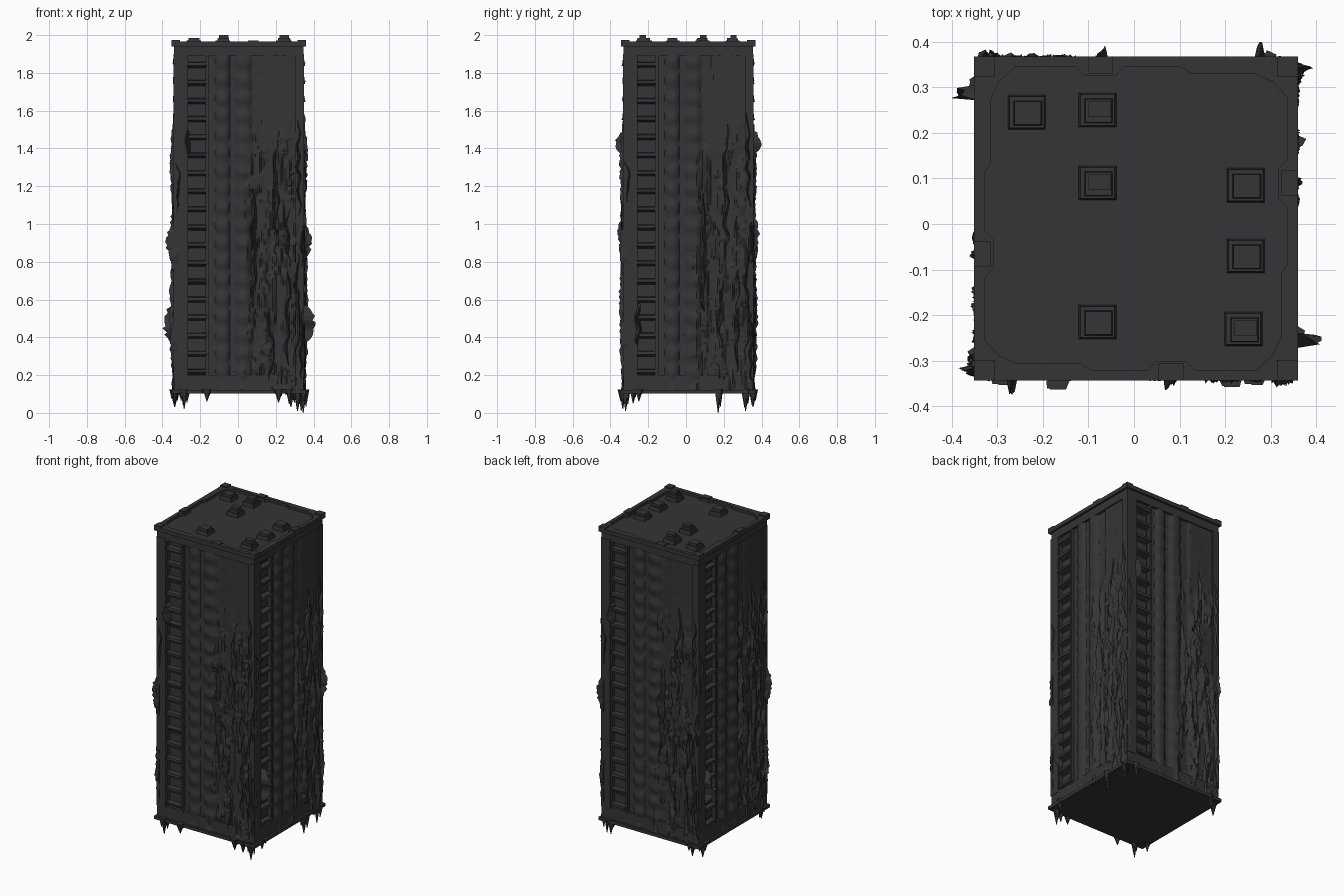
import bpy, bmesh, math, random
from mathutils import Matrix, Vector, noise

if "Cube" in bpy.data.objects:
    bpy.data.objects.remove(bpy.data.objects["Cube"])

random.seed(7)
CENTRE = Matrix.Translation((0.004, 0.012, 0))
H = 0.355                      # half width of the tower at its trims
FLOOR = 0.0965                 # storey height

mat = bpy.data.materials.new("charcoal")
mat.diffuse_color = (0.035, 0.035, 0.038, 1)
mat.use_nodes = True
mat.node_tree.nodes["Principled BSDF"].inputs["Base Color"].default_value = mat.diffuse_color


def finish(bm, name, smooth=None):
    bmesh.ops.recalc_face_normals(bm, faces=bm.faces)
    me = bpy.data.meshes.new(name)
    bm.to_mesh(me)
    bm.free()
    ob = bpy.data.objects.new(name, me)
    bpy.context.collection.objects.link(ob)
    me.materials.append(mat)
    if smooth:
        bpy.ops.object.select_all(action='DESELECT')
        ob.select_set(True)
        bpy.context.view_layer.objects.active = ob
        bpy.ops.object.shade_smooth_by_angle(angle=math.radians(smooth))
    return ob


def box(bm, x0, x1, y0, y1, z0, z1, mx=Matrix(), taper=1.0):
    vs = bmesh.ops.create_cube(bm, size=1)["verts"]
    for v in vs:
        t = taper if v.co.z > 0 else 1.0
        v.co = mx @ Vector(((x0 + x1) / 2 + v.co.x * t * (x1 - x0),
                            (y0 + y1) / 2 + v.co.y * t * (y1 - y0),
                            (z0 + z1) / 2 + v.co.z * (z1 - z0)))
    return vs


def side(k):
    return CENTRE @ Matrix.Rotation(k * math.pi / 2, 4, 'Z')


# solid core behind the facades
bm = bmesh.new()
box(bm, -0.318, 0.318, -0.318, 0.318, 0.105, 1.945, CENTRE)
finish(bm, "tower_core")

# base plinth, base lip and top cornice slabs
bm = bmesh.new()
box(bm, -0.342, 0.342, -0.342, 0.342, 0.11, 0.20, CENTRE)
box(bm, -H, H, -H, H, 0.102, 0.122, CENTRE)
box(bm, -0.342, 0.342, -0.342, 0.342, 1.89, 1.948, CENTRE)
finish(bm, "base_and_cornice")


# parapet with notched inner edge, plus chamfered corner pads
bm = bmesh.new()
for k in range(4):
    m = side(k)
    prof = [(-H, -H), (H, -H), (0.30, -0.30), (0.265, -0.332), (0.13, -0.332), (0.11, -0.312),
            (0.045, -0.312), (0.025, -0.332), (-0.10, -0.332), (-0.12, -0.318),
            (-0.26, -0.318), (-0.29, -0.285), (-0.30, -0.30)]
    prof = prof[:11] + [(-0.30, -0.30)]
    vs = [bm.verts.new(m @ Vector((x, y, 1.94))) for x, y in prof]
    f = bm.faces.new(vs)
    ext = bmesh.ops.extrude_face_region(bm, geom=[f])["geom"]
    bmesh.ops.translate(bm, vec=(0, 0, 0.025), verts=[g for g in ext if isinstance(g, bmesh.types.BMVert)])
    box(bm, 0.31, H, -H, -0.31, 1.95, 1.973, m)
    box(bm, 0.05, 0.105, -H, -0.318, 1.95, 1.972, m)
finish(bm, "parapet")

# rooftop vents: flared housing with an optional cap box
bm = bmesh.new()
for x, y, cap in [(-0.235, 0.245, 0), (-0.08, 0.25, 1), (-0.08, 0.09, 1), (0.245, 0.085, 0),
                  (0.245, -0.07, 0), (-0.08, -0.215, 0), (0.24, -0.23, 1)]:
    box(bm, x - 0.042, x + 0.042, y - 0.038, y + 0.038, 1.943, 1.972, taper=0.9)
    box(bm, x - 0.03, x + 0.034, y - 0.03, y + 0.026, 1.965, 1.985, taper=0.9)
    if cap:
        box(bm, x - 0.02, x + 0.03, y - 0.015, y + 0.018, 1.98, 2.0)
finish(bm, "roof_vents")

# corner piers beside every window column
bm = bmesh.new()
for k in range(4):
    box(bm, -0.345, -0.28, -0.345, -0.30, 0.19, 1.90, side(k))
    box(bm, 0.325, 0.345, -0.345, -0.30, 0.19, 1.90, side(k))
finish(bm, "corner_piers")

# window columns: sloped sills, glass panes and jambs
sills, panes = bmesh.new(), bmesh.new()
for k in range(4):
    m = side(k)
    for i in range(18):
        z = 0.20 + i * FLOOR * 0.99
        for v in box(sills, -0.272, -0.17, -0.348, -0.31, z, z + 0.034):
            if v.co.y < -0.33:
                v.co.z += 0.014 if v.co.z < z + 0.01 else -0.004
                v.co.y += random.uniform(-0.006, 0.004)
            v.co = m @ v.co
        box(panes, -0.262, -0.182, -0.324, -0.31, z + 0.045, z + 0.088, m)
    box(sills, -0.283, -0.270, -0.340, -0.31, 0.19, 1.89, m)
    box(sills, -0.175, -0.158, -0.343, -0.31, 0.19, 1.89, m)
finish(sills, "window_sills")
finish(panes, "window_panes")


# facade depth: ribbed pilasters on the left, crusted streaks on the right
def depth(u, z, k):
    d = 0.326
    for c, w in ((-0.085, 0.036), (0.025, 0.042)):
        t = abs(u - c) / w
        if t < 1:
            d = max(d, 0.326 + 0.018 * (1 - t ** 4) + 0.004 * math.sin(2 * math.pi * z / FLOOR))
    if u > 0.13:
        d = max(d, 0.334)
    n = noise.fractal(Vector((u * 26, z * 4.5, k * 9.7)), 0.7, 2.2, 4)
    fade = min(1, max(0, (1.58 - z) / 0.25)) * min(1, max(0, (u + 0.0) / 0.07)) * min(1, (0.335 - u) / 0.03)
    if n > 0.06:
        d += fade * (0.007 + 0.022 * min(1, n))
    return d + 0.002 * noise.noise(Vector((u * 40, z * 25, k)))


NU, NZ = 44, 170
bm = bmesh.new()
for k in range(4):
    m = side(k)
    rows = []
    for j in range(NZ + 1):
        z = 0.125 + (1.90 - 0.125) * j / NZ
        row = []
        for i in range(NU + 1):
            u = -0.16 + 0.495 * i / NU
            row.append(bm.verts.new(m @ Vector((u, -depth(u, z, k), z))))
        rows.append(row)
    for a, b in zip(rows, rows[1:]):
        for i in range(NU):
            bm.faces.new((a[i], a[i + 1], b[i + 1], b[i]))
finish(bm, "crusted_facades", 40)


# ragged ridges standing off the walls (jagged three-sided strips)
def ridge(bm, m, u, z0, z1, out):
    n = max(6, int((z1 - z0) / 0.016))
    prev = None
    for j in range(n + 1):
        t = j / n
        z = z0 + (z1 - z0) * t
        env = math.sin(math.pi * t) ** 0.6 if 0 < t < 1 else 0
        du = 0.012 * noise.noise(Vector((u * 9, z * 14, out * 50)))
        w = 0.004 + 0.012 * env
        d = 0.333 + out * env * random.uniform(0.65, 1.0)
        cur = [bm.verts.new(m @ Vector(p)) for p in
               ((u + du - w, -0.325, z), (u + du * 2.2, -d, z + random.uniform(-0.006, 0.006)),
                (u + du + w, -0.325, z))]
        if prev:
            for a in (0, 1, 2):
                b = (a + 1) % 3
                bm.faces.new((prev[a], prev[b], cur[b], cur[a]))
        else:
            bm.faces.new(cur)
        prev = cur
    bm.faces.new(prev)


bm = bmesh.new()
for k in range(4):
    m = side(k)
    fins = [(0.08, 0.55, 1.20, 0.035), (0.17, 0.15, 0.75, 0.03), (0.20, 0.85, 1.55, 0.03),
            (0.26, 0.2, 1.05, 0.028), (0.31, 0.25, 0.9, 0.04), (0.315, 1.0, 1.6, 0.035),
            (0.335, 0.12, 0.55, 0.035), (0.335, 0.75, 1.0, 0.04), (-0.32, 1.05, 1.4, 0.025)]
    if k % 2:
        fins += [(-0.27 if k == 1 else -0.28, 0.36, 0.58, 0.08), (0.33, 0.78, 1.02, 0.06)]
    else:
        fins += [(-0.27, 1.36, 1.50, 0.06), (0.08, 0.85, 1.05, 0.05)]
    for u, a, b, o in fins:
        s = random.uniform(-0.05, 0.05)
        s = 0 if o > 0.045 else max(s, 0.13 - a)
        ridge(bm, m, u, a + s, b + s, o)
finish(bm, "ragged_ridges")

# hanging shards under the base edge: (x, y, tip height)
bm = bmesh.new()
for x, y, tip in [(-0.285, -0.335, 0.02), (-0.165, -0.345, 0.06), (0.215, -0.34, 0.055),
                  (0.27, -0.335, 0.05), (0.315, -0.32, 0.01), (0.345, 0.17, 0.0),
                  (0.335, 0.315, 0.01), (0.345, -0.25, 0.06), (-0.335, 0.31, 0.03),
                  (-0.335, -0.28, 0.05), (-0.29, 0.35, 0.04), (0.28, 0.355, 0.03)]:
    for dx, dy, zt, r in ((0, 0, tip, 0.022), (0.018, 0.012, tip + 0.035, 0.014), (-0.02, -0.004, tip + 0.045, 0.014)):
        vs = bmesh.ops.create_cone(bm, segments=5, radius1=0.002, radius2=r, depth=0.125 - zt, cap_ends=True)["verts"]
        for v in vs:
            v.co += Vector((x + dx * 0.8, y + dy, (0.125 + zt) / 2))
            if v.co.z > 0.1:
                v.co.x += random.uniform(-0.006, 0.006)
finish(bm, "hanging_shards")
